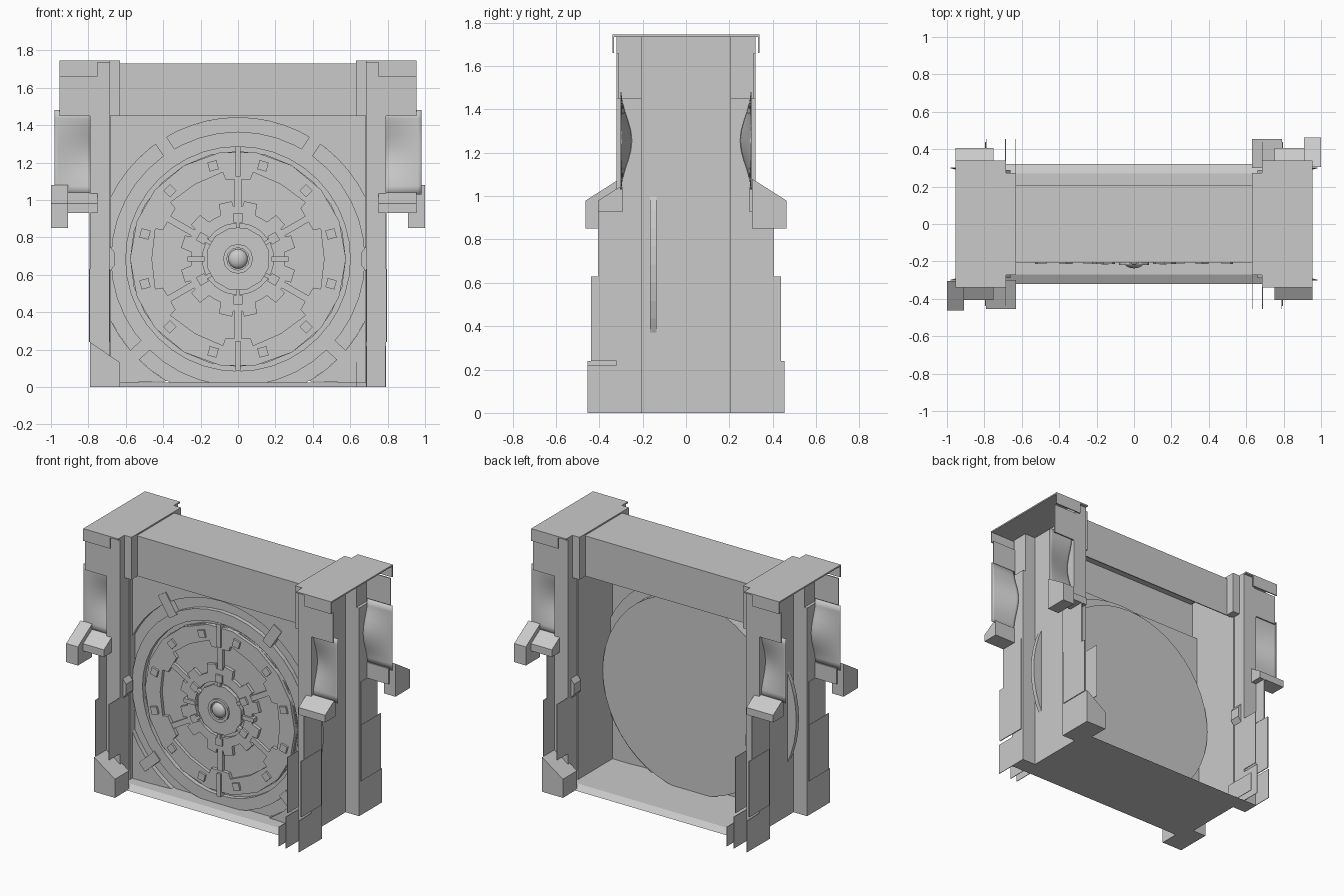
import bpy, bmesh, math
from mathutils import Vector

if "Cube" in bpy.data.objects:
    bpy.data.objects.remove(bpy.data.objects["Cube"])

mat = bpy.data.materials.new("plain grey")
mat.diffuse_color = (0.59, 0.59, 0.59, 1)
mat.use_nodes = True
mat.node_tree.nodes["Principled BSDF"].inputs["Base Color"].default_value = mat.diffuse_color
ZC = 0.685  # height of the wheel centre


def finish(name, bm, smooth=False):
    bmesh.ops.recalc_face_normals(bm, faces=bm.faces)
    for f in bm.faces:
        f.smooth = smooth
    me = bpy.data.meshes.new(name)
    bm.to_mesh(me)
    bm.free()
    ob = bpy.data.objects.new(name, me)
    bpy.context.collection.objects.link(ob)
    me.materials.append(mat)
    return ob


def prism(name, pts, axis, a, b, sx=1, sy=1):
    """Extrude a 2D outline along x (pts are y,z) or y (pts are x,z)."""
    bm = bmesh.new()

    def co(p, t):
        v = (t, p[0], p[1]) if axis == 'x' else (p[0], t, p[1])
        return Vector((v[0] * sx, v[1] * sy, v[2]))
    A = [bm.verts.new(co(p, a)) for p in pts]
    B = [bm.verts.new(co(p, b)) for p in pts]
    n = len(pts)
    bm.faces.new(A)
    bm.faces.new(B)
    for i in range(n):
        bm.faces.new((A[i], A[(i + 1) % n], B[(i + 1) % n], B[i]))
    return finish(name, bm)


def box(name, x0, x1, y0, y1, z0, z1, sx=1, sy=1):
    return prism(name, [(x0, z0), (x1, z0), (x1, z1), (x0, z1)], 'y', y0, y1, sx, sy)


def polar(a, r):
    return (r * math.cos(a), ZC + r * math.sin(a))


def band(name, prof, y0, y1):
    """Flat closed band around the wheel; prof is (angle, inner radius, outer radius)."""
    bm = bmesh.new()
    rows = []
    for a, ri, ro in prof:
        row = []
        for r, y in ((ri, y0), (ro, y0), (ro, y1), (ri, y1)):
            x, z = polar(a, r)
            row.append(bm.verts.new((x, y, z)))
        rows.append(row)
    for i, p in enumerate(rows):
        q = rows[(i + 1) % len(rows)]
        for k in range(4):
            bm.faces.new((p[k], p[(k + 1) % 4], q[(k + 1) % 4], q[k]))
    return finish(name, bm)


def circle(n, ri, ro):
    return [(2 * math.pi * i / n, ri, ro) for i in range(n)]


def radial_box(name, deg, r0, r1, w, y0, y1):
    a = math.radians(deg)
    u, v = Vector((math.cos(a), math.sin(a))), Vector((-math.sin(a), math.cos(a)))
    c = Vector((0, ZC))
    pts = [c + u * r + v * s for r, s in ((r0, -w), (r1, -w), (r1, w), (r0, w))]
    return prism(name, [tuple(p) for p in pts], 'y', y0, y1)


# ---- wheel: back disc, rim (cut at the floor), outer ring, castellated plates ----
disc = [polar(2 * math.pi * i / 56, 0.755) for i in range(56)]
prism("wheel_rim", [(x, max(z, 0.004)) for x, z in disc], 'y', -0.165, -0.135)
prism("wheel_back", [polar(2 * math.pi * i / 48, 0.677) for i in range(48)], 'y', -0.13, -0.05)
band("outer_ring", circle(40, 0.6, 0.68), -0.195, -0.16)
prism("wheel_face", [polar(2 * math.pi * i / 24, 0.577) for i in range(24)], 'y', -0.177, -0.16)

outer, star = [], []
for k in range(6):
    c = 30 + 60 * k
    for d, r in ((-30, .46), (-10, .47), (-9, .43), (9, .43), (10, .47)):
        outer.append((math.radians(c + d), r, 0.577))
    for d, r in ((-30, .25), (-22, .25), (-19, .31), (-6, .31), (-5, .28), (5, .28), (6, .31), (19, .31), (22, .25)):
        star.append((math.radians(c + d), 0.19, r))
band("castellated_plate", outer, -0.2, -0.177)
band("star_plate", star, -0.2, -0.177)
for k in range(12):
    radial_box("square_stud", 15 + 30 * k, 0.49, 0.54, 0.025, -0.214, -0.19)
for k in range(6):
    radial_box("star_stud", 30 + 60 * k, 0.195, 0.245, 0.025, -0.214, -0.19)
    radial_box("spoke_rod", 30 + 60 * k, 0.26, 0.44, 0.018, -0.198, -0.17)
for k in (0, 180):
    radial_box("side_rod", k, 0.18, 0.27, 0.014, -0.214, -0.17)
for k in (90, 270):
    radial_box("rim_latch", k, 0.44, 0.6, 0.014, -0.214, -0.17)

# ---- hub ----
prism("hub_plate", [polar(math.pi * (i + .5) / 6, 0.172) for i in range(12)], 'y', -0.205, -0.17)
band("hub_collar", circle(12, 0.06, 0.08), -0.22, -0.2)
bm = bmesh.new()
bmesh.ops.create_uvsphere(bm, u_segments=20, v_segments=12, radius=0.052)
for v in bm.verts:
    v.co = Vector((v.co.x, v.co.y * 0.6 - 0.206, v.co.z + ZC))
finish("hub_dome", bm, True)
for k in range(6):
    radial_box("hub_pin", 30 + 60 * k, 0.165, 0.195, 0.011, -0.216, -0.19)

# ---- corner panels and straps between wheel and frame ----
for sx in (-1, 1):
    for top in (0, 1):
        zc = 1.45 if top else 0.02
        a0, a1 = (26, 90) if top else (-60, -26)
        arc = [polar(math.radians(a0 + (a1 - a0) * i / 10), 0.755) for i in range(11)]
        arc = [(min(x, .68), z) for x, z in arc]
        pts = arc + ([(0.0, zc), (0.68, zc)] if top else [(0.68, zc)])
        prism("corner_panel", pts, 'y', -0.195, -0.16, sx)
        mid = 57 if top else -43
        radial_box("corner_strap", mid if sx > 0 else 180 - mid, 0.66, 0.82, 0.035, -0.203, -0.16)

# ---- top beam (hollow underneath) and sloped floor sill ----
beam = [(-.207, 1.45), (-.207, 1.73), (.207, 1.73), (.207, 1.45),
        (.2, 1.45), (.2, 1.722), (-.2, 1.722), (-.2, 1.45)]
prism("top_beam", beam, 'x', -0.66, 0.66)
prism("floor_sill", [(-.32, 0), (.32, 0), (.27, .025), (-.27, .025)], 'x', -0.685, 0.685)

for sx in (-1, 1):
    # side wall and flat corner cap
    box("side_wall", 0.678, 0.686, -0.22, 0.22, 0, 1.735, sx)
    box("cap_top", 0.685, 0.955, -0.34, 0.34, 1.735, 1.745, sx)
    box("cap_inner_top", 0.63, 0.69, -0.272, 0.272, 1.735, 1.745, sx)
    for sy in (-1, 1):
        # corner pillar with its capital
        box("pillar", 0.685, 0.79, 0.205, 0.32, 0, 1.45, sx, sy)
        box("pillar_head", 0.685, 0.77, 0.205, 0.32, 1.45, 1.735, sx, sy)
        box("pillar_return", 0.63, 0.69, 0.205, 0.272, 1.45, 1.74, sx, sy)
        prism("pillar_bevel", [(0.66, 0.72), (0.69, 0.76), (0.69, 0.61), (0.66, 0.65)],
              'y', 0.215, 0.29, sx, sy)
        box("cap_skirt", 0.75, 0.955, 0.332, 0.34, 1.66, 1.745, sx, sy)
        box("upper_plate", 0.76, 0.955, 0.312, 0.32, 1.45, 1.66, sx, sy)
        # curved wing panel under the capital
        bm = bmesh.new()
        N = 10
        g = []
        for i in range(N + 1):
            for j in range(N + 1):
                u, v = i / N, j / N
                y = 0.302 - 0.05 * (1 - u) * math.sin(math.pi * v) ** 2
                g.append(bm.verts.new((sx * (0.785 + 0.195 * u), sy * y, 1.03 + 0.45 * v)))
        for i in range(N):
            for j in range(N):
                k = i * (N + 1) + j
                bm.faces.new((g[k], g[k + 1], g[k + N + 2], g[k + N + 1]))
        wing = finish("curved_wing", bm, True)
        m = wing.modifiers.new("thickness", 'SOLIDIFY')
        m.thickness = 0.004
        # sloped ledge and thin side plates
        prism("ledge", [(.29, 1.04), (.31, 1.04), (.405, .98), (.405, .93), (.29, .93)],
              'x', 0.75, 0.955, sx, sy)
        box("upper_side_plate", 0.788, 0.793, 0.22, 0.405, 0.63, 0.93, sx, sy)
        box("lower_side_plate", 0.79, 0.796, 0.22, 0.438, 0.24, 0.63, sx, sy)
        box("inner_side_plate", 0.686, 0.69, 0.22, 0.438, 0.24, 0.63, sx, sy)
        if sx == sy:
            # full bracket and foot on two opposite corners
            prism("bracket", [(.305, 1.08), (.463, .98), (.463, .85), (.305, .85)],
                  'x', 0.91, 1.0, sx, sy)
            prism("foot", [(.63, 0), (.79, 0), (.79, .24), (.63, .13)], 'y', 0.3, 0.455, sx, sy)
        else:
            # thin foot fins on the other two corners
            for x in (0.63, 0.685, 0.785):
                box("foot_fin", x, x + 0.004, 0.22, 0.455, 0, 0.135 if x < .65 else .22, sx, sy)
